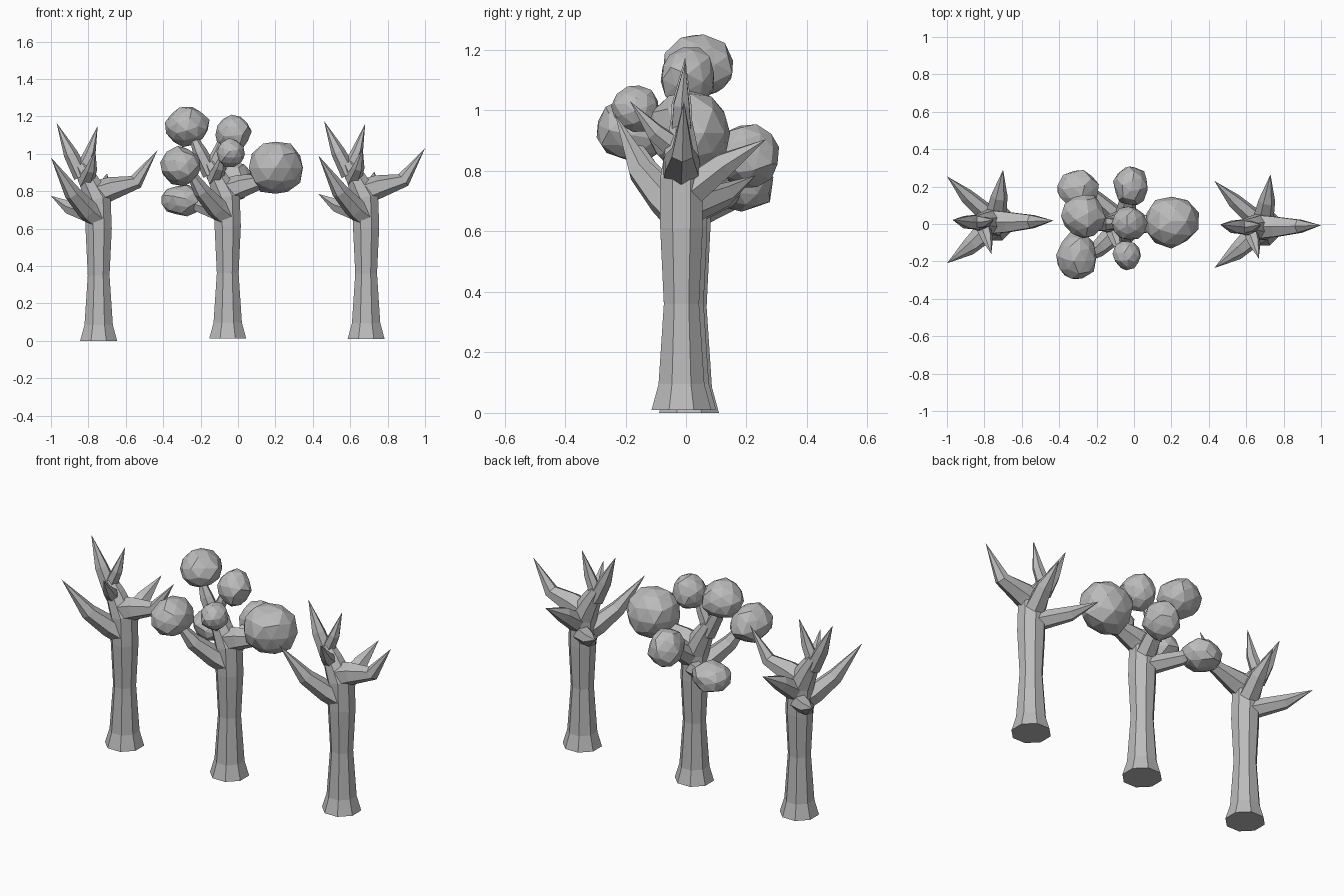
import bpy, bmesh, math, random
from mathutils import Vector, Matrix

if "Cube" in bpy.data.objects:
    bpy.data.objects.remove(bpy.data.objects["Cube"])

random.seed(4)
grey = bpy.data.materials.new("plain_grey")
grey.diffuse_color = (0.5, 0.5, 0.5, 1)
grey.use_nodes = True
grey.node_tree.nodes["Principled BSDF"].inputs["Base Color"].default_value = grey.diffuse_color


def limb(bm, points, sides, phase=0.0):
    """Faceted tapering tube; points are (x, y, z, radius), radius 0 makes a tip."""
    pos = [Vector(p[:3]) for p in points]
    rings = []
    for i, p in enumerate(points):
        tangent = (pos[min(i + 1, len(pos) - 1)] - pos[max(i - 1, 0)]).normalized()
        if i == 0 and sides == 8:
            tangent = Vector((0, 0, 1))
        rot = Vector((0, 0, 1)).rotation_difference(tangent)
        if p[3] == 0:
            rings.append([bm.verts.new(pos[i])])
            continue
        ring = []
        for k in range(sides):
            a = phase + 2 * math.pi * k / sides
            ring.append(bm.verts.new(pos[i] + rot @ Vector((math.cos(a), math.sin(a), 0)) * p[3]))
        rings.append(ring)
    bm.faces.new(rings[0][::-1])
    for a, b in zip(rings, rings[1:]):
        for k in range(sides):
            n = (k + 1) % sides
            if len(b) == 1:
                bm.faces.new((a[k], a[n], b[0]))
            else:
                bm.faces.new((a[k], a[n], b[n], b[k]))
    if len(rings[-1]) > 1:
        bm.faces.new(rings[-1])


def finish(bm, name):
    bmesh.ops.recalc_face_normals(bm, faces=bm.faces)
    mesh = bpy.data.meshes.new(name)
    bm.to_mesh(mesh)
    bm.free()
    mesh.materials.append(grey)
    return mesh


def place(mesh, name, loc):
    ob = bpy.data.objects.new(name, mesh)
    ob.location = loc
    bpy.context.collection.objects.link(ob)


# Trunk with flared foot, leaning into the leader
bm = bmesh.new()
limb(bm, [(0, 0, 0, .107), (0, 0, .085, .082), (0, 0, .35, .063), (0, 0, .6, .076),
          (-.005, 0, .76, .076), (-.06, 0, .87, .055), (-.1, 0, .94, .04)], 8, math.pi / 8)

# Branches ending in points
branches = [
    [(0, 0, .79, .07), (.07, 0, .815, .062), (.2, .003, .85, .04), (.315, .008, 1.02, 0)],   # right
    [(-.09, 0, .88, .045), (-.15, 0, 1.0, .038), (-.225, .012, 1.165, 0)],                  # top left
    [(-.1, 0, .89, .04), (-.045, 0, 1.01, .03), (-.005, .012, 1.15, 0)],                    # top right
    [(-.07, 0, .85, .045), (-.04, -.09, .92, .032), (-.018, -.17, 1.02, 0)],                # front
    [(.0, -.01, .65, .062), (-.06, -.06, .70, .058), (-.14, -.135, .79, .045),
     (-.255, -.22, .98, 0)],                                                                # front left
    [(.0, .01, .66, .055), (-.15, .14, .71, .04), (-.255, .245, .775, 0)],                  # back left
    [(.0, .01, .71, .06), (.025, .14, .81, .045), (.045, .28, .895, 0)],                    # back right
]
for path in branches:
    limb(bm, path, 6)
tree = finish(bm, "tree_wood")
for name, loc in (("left_bare_tree", (-.745, .01, 0)),
                  ("middle_tree", (-.055, 0, .012)),
                  ("right_bare_tree", (.685, -.015, .01))):
    place(tree, name, loc)

# Faceted foliage clumps on the middle tree: centre, radii
clumps = [
    ((.20, .015, .925), (.15, .142, .147)),
    ((-.27, .045, 1.145), (.12, .122, .107)),
    ((-.028, .005, 1.11), (.097, .097, .102)),
    ((-.305, -.17, .935), (.108, .132, .108)),
    ((-.3, .19, .75), (.115, .105, .085)),
    ((-.037, -.165, 1.005), (.08, .08, .078)),
    ((-.015, .205, .85), (.097, .108, .108)),
]
for i, (centre, radii) in enumerate(clumps):
    bm = bmesh.new()
    bmesh.ops.create_icosphere(bm, subdivisions=2, radius=1)
    turn = Matrix.Rotation(i * 1.3, 3, 'Z') @ Matrix.Rotation(i * .7, 3, 'X')
    for v in bm.verts:
        v.co = turn @ v.co * random.uniform(.91, 1.05)
        v.co = Vector([c * r for c, r in zip(v.co, radii)])
    place(finish(bm, "foliage_clump"), f"foliage_clump_{i + 1}", centre)
